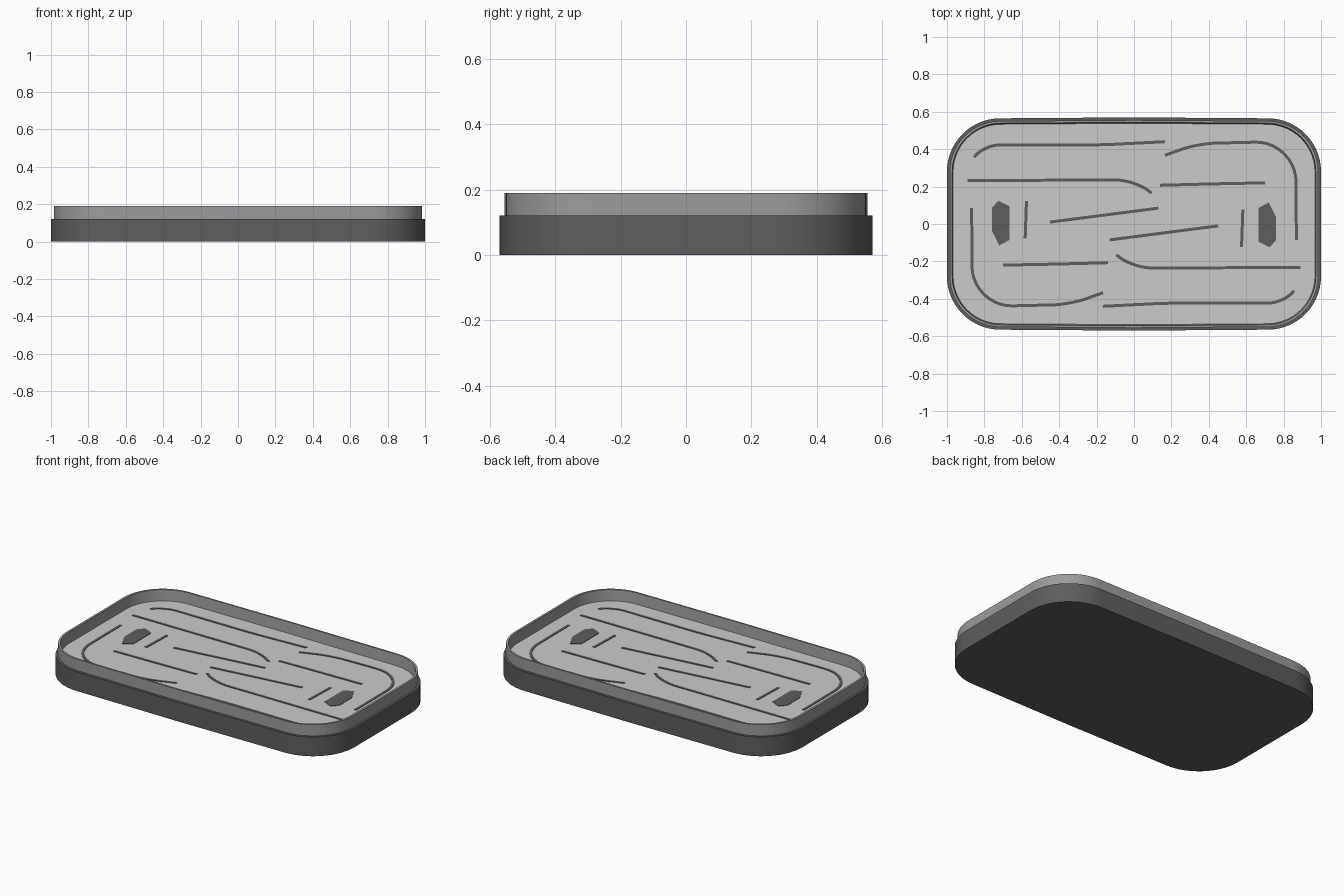
import bpy, bmesh, math
from mathutils import Vector

if "Cube" in bpy.data.objects:
    bpy.data.objects.remove(bpy.data.objects["Cube"])


def material(name, v):
    m = bpy.data.materials.new(name)
    m.diffuse_color = (v, v, v * 1.02, 1)
    m.use_nodes = True
    m.node_tree.nodes["Principled BSDF"].inputs["Base Color"].default_value = m.diffuse_color
    return m


DARK = material("dark_grey", 0.11)
MID = material("mid_grey", 0.33)
LIGHT = material("light_grey", 0.62)


def finish(bm, name, mat):
    bmesh.ops.recalc_face_normals(bm, faces=bm.faces)
    me = bpy.data.meshes.new(name)
    bm.to_mesh(me)
    bm.free()
    me.materials.append(mat)
    me.shade_smooth()
    me.set_sharp_from_angle(angle=math.radians(30))
    ob = bpy.data.objects.new(name, me)
    bpy.context.collection.objects.link(ob)
    return ob


def outline(hx, hy, r, n=14):
    """Rounded rectangle whose long sides bulge very slightly."""
    pts = []
    for k, (sx, sy) in enumerate([(1, 1), (-1, 1), (-1, -1), (1, -1)]):
        for i in range(n + 1):
            a = math.pi / 2 * (k + i / n)
            pts.append((sx * (hx - r) + r * math.cos(a),
                        sy * (hy - 0.005 - r) + r * math.sin(a)))
        if k in (0, 2):
            pts.append((0, sy * hy))
    return pts


def loft(name, rings, mat, closed=False):
    """Skin a list of (half x, half y, radius, z) outlines."""
    bm = bmesh.new()
    loops = [[bm.verts.new((x, y, z)) for x, y in outline(hx, hy, r)]
             for hx, hy, r, z in rings]
    pairs = list(zip(loops, loops[1:]))
    if closed:
        pairs.append((loops[-1], loops[0]))
    else:
        bm.faces.new(loops[0])
        bm.faces.new(loops[-1])
    n = len(loops[0])
    for a, b in pairs:
        for i in range(n):
            j = (i + 1) % n
            bm.faces.new((a[i], a[j], b[j], b[i]))
    return finish(bm, name, mat)


def fillet(pts, n=10):
    """Round interior points given as (x, y, radius)."""
    out = [Vector(pts[0][:2])]
    for p, q, s in zip(pts, pts[1:], pts[2:]):
        a, b, c = (Vector(v[:2]) for v in (p, q, s))
        r = q[2]
        s0, s1 = b + (a - b).normalized() * r, b + (c - b).normalized() * r
        for i in range(n + 1):
            t = i / n
            w = 0.45  # blend of straight control point towards an arc
            d = (1 - t) ** 2 + 2 * w ** 0.5 * t * (1 - t) + t * t
            out.append(((1 - t) ** 2 * s0 + 2 * w ** 0.5 * t * (1 - t) * b + t * t * s1) / d)
    out.append(Vector(pts[-1][:2]))
    return out


FLOOR = 0.122
LINE = FLOOR + 0.003


def plate(name, pts, turn):
    """Thin raised flat shape, optionally turned half way round."""
    s = -1 if turn else 1
    bm = bmesh.new()
    low = [bm.verts.new((s * x, s * y, FLOOR - 0.001)) for x, y in pts]
    top = [bm.verts.new((s * x, s * y, LINE)) for x, y in pts]
    bm.faces.new(top)
    for i in range(len(pts)):
        j = (i + 1) % len(pts)
        bm.faces.new((low[i], low[j], top[j], top[i]))
    finish(bm, name, DARK)


def ribbon(path, w=0.008):
    """Outline of a constant width strip along a path."""
    left, right = [], []
    for i, p in enumerate(path):
        d = (path[min(i + 1, len(path) - 1)] - path[max(i - 1, 0)]).normalized()
        nrm = Vector((-d.y, d.x)) * w
        left.append(p + nrm)
        right.append(p - nrm)
    return left + right[::-1]


# Tray body, rim and floor
loft("tray_base", [(1, 0.57, 0.285, 0), (1, 0.57, 0.285, 0.12)], DARK)
loft("tray_rim", [(0.985, 0.555, 0.27, 0.12), (0.985, 0.555, 0.27, 0.19),
                  (0.972, 0.544, 0.26, 0.19), (0.967, 0.538, 0.255, 0.12)], MID, True)
loft("tray_floor", [(0.968, 0.539, 0.255, 0.1195), (0.968, 0.539, 0.255, FLOOR)], LIGHT)

# Floor lines: each one repeats turned by 180 degrees
lines = {
    "long_outer_line": [(-0.855, 0.357), (-0.80, 0.422, 0.075), (-0.19, 0.422, 0.1), (0.165, 0.44)],
    "hooked_line": [(-0.89, 0.233), (0.0, 0.235, 0.09), (0.095, 0.165)],
    "corner_line": [(0.165, 0.367), (0.34, 0.43, 0.09), (0.865, 0.443, 0.215), (0.868, -0.085)],
    "short_line": [(0.14, 0.207), (0.40, 0.214, 0.02), (0.70, 0.22)],
    "slanted_line": [(-0.45, 0.01), (0.13, 0.085)],
    "cross_line": [(-0.575, 0.122), (-0.582, -0.077)],
}
block = [(-0.76, 0.085), (-0.725, 0.125), (-0.665, 0.095),
         (-0.665, -0.085), (-0.72, -0.115), (-0.76, -0.035)]
for turn in (False, True):
    side = "_b" if turn else "_a"
    for name, pts in lines.items():
        plate(name + side, ribbon(fillet(pts)), turn)
    plate("end_mark" + side, block, turn)
